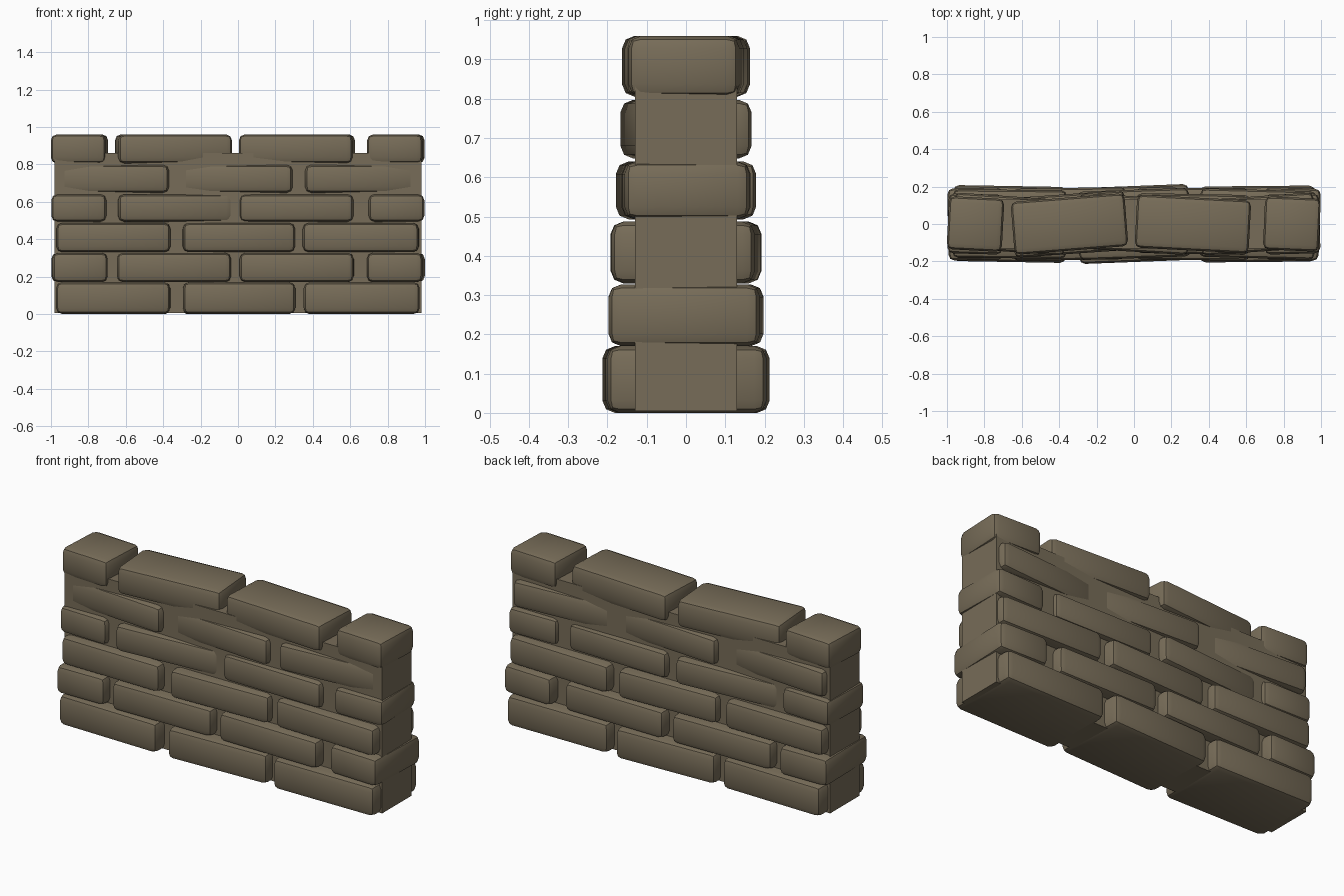
import bpy
import bmesh
from math import radians
from mathutils import Matrix, Vector

cube = bpy.data.objects.get("Cube")
if cube:
    bpy.data.objects.remove(cube, do_unlink=True)

# One stone colour for the whole wall
stone = bpy.data.materials.new("brown_stone")
stone.use_nodes = True
colour = (0.185, 0.151, 0.098, 1)
stone.diffuse_color = colour
bsdf = stone.node_tree.nodes["Principled BSDF"]
bsdf.inputs["Base Color"].default_value = colour
bsdf.inputs["Roughness"].default_value = 0.9


def block(name, x0, x1, half_depth, z0, z1, turn=0, bevel=0):
    """Box between the given limits, turned about its own vertical axis."""
    bm = bmesh.new()
    bmesh.ops.create_cube(bm, size=1)
    bmesh.ops.scale(bm, vec=Vector((x1 - x0, 2 * half_depth, z1 - z0)), verts=bm.verts)
    if bevel:
        bmesh.ops.bevel(bm, geom=bm.edges[:], offset=bevel, segments=2,
                        profile=0.5, affect='EDGES')
    mesh = bpy.data.meshes.new(name)
    bm.to_mesh(mesh)
    bm.free()
    mesh.materials.append(stone)
    obj = bpy.data.objects.new(name, mesh)
    bpy.context.collection.objects.link(obj)
    obj.matrix_world = (Matrix.Translation(((x0 + x1) / 2, 0, (z0 + z1) / 2))
                        @ Matrix.Rotation(radians(turn), 4, 'Z'))
    if bevel:
        bpy.ops.object.select_all(action='DESELECT')
        obj.select_set(True)
        bpy.context.view_layer.objects.active = obj
        bpy.ops.object.shade_smooth_by_angle(angle=radians(40))
    return obj


# Mortar core filling the gaps between the stones
block("mortar_core", -0.98, 0.98, 0.13, 0.005, 0.86)

# Courses get thinner upwards; odd ones hold three stones, even ones four
three = [(-0.97, -0.36), (-0.30, 0.30), (0.35, 0.97)]
four = [(-0.995, -0.70), (-0.65, -0.04), (0.01, 0.62), (0.695, 0.993)]
courses = [  # bottom, top, half depth, turn of each stone in degrees
    (0.00, 0.17, 0.203, (-1, 2.2, 0.5)),
    (0.17, 0.327, 0.193, (1, 1, -0.5, -2)),
    (0.33, 0.487, 0.183, (-0.5, 2, -1.5)),
    (0.493, 0.64, 0.16, (-1.5, 4, -1, 1.5)),
    (0.648, 0.797, 0.148, (-4, -3.5, 4)),
    (0.805, 0.96, 0.142, (-3, 4.5, -3, -2.5)),
]
for row, (z0, z1, half_depth, turns) in enumerate(courses, 1):
    spans = three if len(turns) == 3 else four
    for col, ((x0, x1), turn) in enumerate(zip(spans, turns), 1):
        block(f"stone_course_{row}_{col}", x0, x1, half_depth, z0, z1, turn, 0.032)
